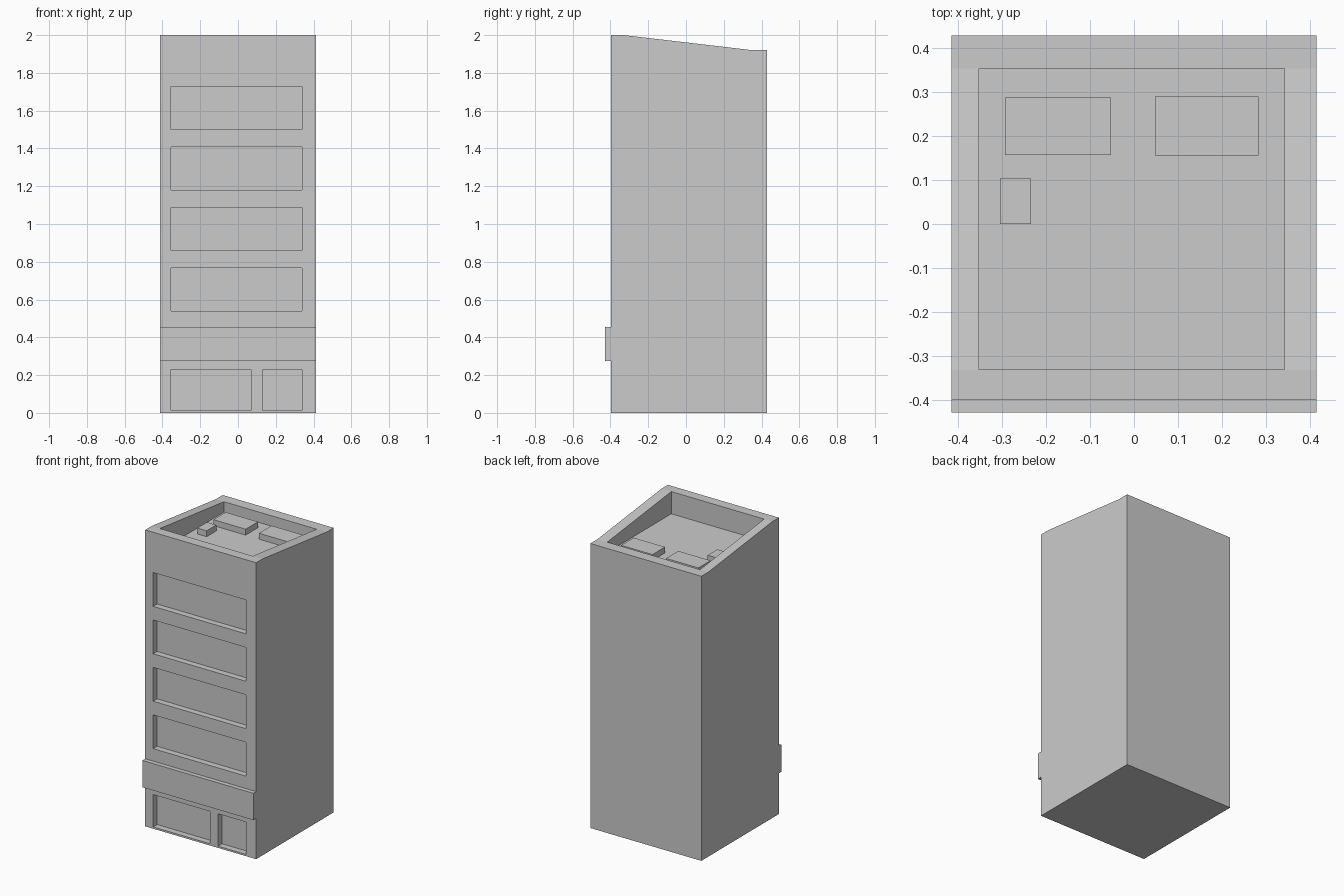
import bpy, bmesh

if "Cube" in bpy.data.objects:
    bpy.data.objects.remove(bpy.data.objects["Cube"])

HALF_X = 0.414
FRONT, BACK = -0.398, 0.428
ROOF_Z = 1.85


def make_object(name, bm):
    bmesh.ops.recalc_face_normals(bm, faces=bm.faces[:])
    mesh = bpy.data.meshes.new(name)
    bm.to_mesh(mesh)
    bm.free()
    obj = bpy.data.objects.new(name, mesh)
    bpy.context.collection.objects.link(obj)
    return obj


def box(name, x0, x1, y0, y1, z0, z1):
    bm = bmesh.new()
    bmesh.ops.create_cube(bm, size=1)
    for v in bm.verts:
        v.co = (x1 if v.co.x > 0 else x0,
                y1 if v.co.y > 0 else y0,
                z1 if v.co.z > 0 else z0)
    return make_object(name, bm)


def cut(target, *bounds):
    cutter = box("cutter", *bounds)
    cutter.hide_render = True
    mod = target.modifiers.new("cut", 'BOOLEAN')
    mod.operation = 'DIFFERENCE'
    mod.solver = 'EXACT'
    mod.object = cutter
    bpy.context.view_layer.objects.active = target
    bpy.ops.object.modifier_apply(modifier=mod.name)
    bpy.data.objects.remove(cutter)


# Building body: side profile with sloping parapet, extruded across x
profile = [(FRONT, 0), (BACK, 0), (BACK, 1.92), (0.353, 1.92),
           (-0.33, 2.0), (FRONT, 2.0)]
bm = bmesh.new()
face = bm.faces.new([bm.verts.new((-HALF_X, y, z)) for y, z in profile])
ext = bmesh.ops.extrude_face_region(bm, geom=[face])
bmesh.ops.translate(bm, vec=(2 * HALF_X, 0, 0),
                    verts=[g for g in ext["geom"] if isinstance(g, bmesh.types.BMVert)])
body = make_object("building_body", bm)

# Roof well behind the parapet
cut(body, -0.352, 0.341, -0.33, 0.353, ROOF_Z, 2.2)

# Recessed strip windows on the upper floors
RECESS = FRONT + 0.042
for i in range(4):
    z = 0.54 + 0.32 * i
    cut(body, -0.354, 0.34, FRONT - 0.1, RECESS, z, z + 0.228)

# Ground floor shop window and door recesses
for x0, x1 in ((-0.354, 0.07), (0.13, 0.34)):
    cut(body, x0, x1, FRONT - 0.1, RECESS, 0.012, 0.23)

# Sign band across the front
box("sign_band", -HALF_X, HALF_X, -0.428, FRONT, 0.275, 0.456)

# Rooftop units
units = [(-0.293, -0.052, 0.156, 0.287),
         (0.048, 0.282, 0.155, 0.289),
         (-0.304, -0.234, 0.0, 0.103)]
for i, bounds in enumerate(units):
    box(f"roof_unit_{i + 1}", *bounds, ROOF_Z, ROOF_Z + 0.04)
